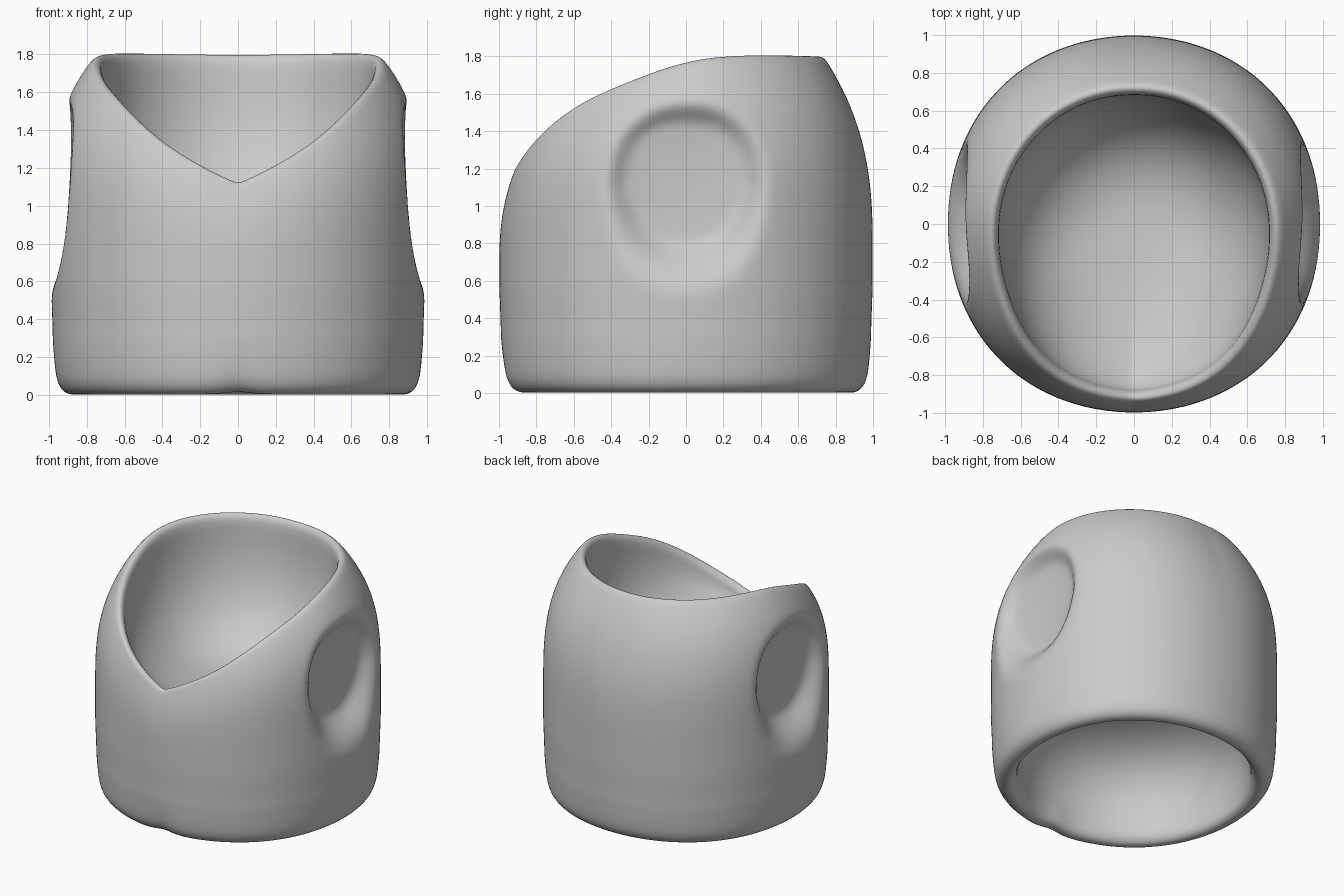
import bpy, bmesh, math

if "Cube" in bpy.data.objects:
    bpy.data.objects.remove(bpy.data.objects["Cube"])

N = 128            # columns around the body


def lerp_table(table, a):
    for (a0, v0), (a1, v1) in zip(table, table[1:]):
        if a <= a1:
            return v0 + (v1 - v0) * (a - a0) / (a1 - a0)
    return table[-1][1]


def curve(table, a):
    """Table value averaged over a small window, keeping the front point sharp."""
    w = min(12, a, 180 - a)
    return sum(lerp_table(table, a + w * k / 4) for k in range(-4, 5)) / 9


def smoothstep(e0, e1, v):
    t = min(max((v - e0) / (e1 - e0), 0), 1)
    return t * t * (3 - 2 * t)


# neckline crest, by angle away from the front
CREST_Z = [(0, 1.12), (13, 1.215), (25, 1.325), (35, 1.43), (45, 1.54), (60, 1.63),
           (75, 1.71), (90, 1.78), (105, 1.805), (125, 1.81), (180, 1.80)]
CREST_R = [(0, .935), (25, .92), (35, .90), (45, .86), (60, .81), (75, .78),
           (90, .765), (120, .75), (180, .735)]


def dent(x, y, z):
    """Press the round arm recesses into both sides."""
    if abs(x) < .5:
        return x
    low = max(1.1 - z, 0) / .5
    h = .46 if z > 1.1 else .58
    d = (abs(y / .43) ** 2.4 + abs((z - 1.1) / h) ** 2.4) ** (1 / 2.4)
    k = 1 - smoothstep(.74 - .45 * min(low, 1), 1.04, d)
    floor_x = .805 + .04 * d * d
    return math.copysign(abs(x) + (min(floor_x, abs(x)) - abs(x)) * k, x)


def bowl(r, z0, z1, steps, p):
    """Rounded-bowl profile from its rim (r, z0) to its centre (0, z1)."""
    pts = []
    for i in range(steps + 1):
        a = math.pi / 2 * i / steps
        pts.append((r * math.cos(a) ** (2 / p) if i < steps else 0,
                    z0 + (z1 - z0) * math.sin(a) ** (2 / p)))
    return pts


def profile(ang):
    zc, rc = curve(CREST_Z, ang), curve(CREST_R, ang)
    s = math.radians(ang)
    # slightly squared cross-section, a touch narrower at the sides
    square = .018 * math.sin(2 * s) ** 2 - .01 * math.sin(s) ** 2
    # lower cavity, from its ceiling down
    pts = bowl(.82, .07, .72, 16, 2.6)[::-1]
    # rounded hem
    hem = [(.832, .03), (.855, .008), (.88, .0), (.915, .006), (.945, .03),
           (.965, .07), (.975, .12), (.983, .2), (.99, .3)]
    pts += [(r * (1 + square), z) for r, z in hem]
    # outer wall, curving in to the neckline; fuller at the sides
    zb = .7 + .1 * smoothstep(0, 60, ang)
    power = 2.5 + 1.1 * math.sin(s)
    rows = 40
    for i in range(1, rows + 1):
        z = .3 + (zc - .012 - .3) * i / rows
        t = max(z - zb, 0) / (zc - zb)
        r = .99 + .008 * smoothstep(.3, .6, z) - (.998 - rc) * t ** power
        pts.append((r * (1 + square * (1 - t ** 3)), z))
    # neckline lip and upper bowl
    pts += [(rc - .015, zc), (rc - .035, zc - .012)]
    pts += bowl(rc - .052, zc - .04, .85, 20, 2.1 + .4 * smoothstep(20, 100, ang))
    return pts


# garment-like shell: one profile swept around z
bm = bmesh.new()
cols = []
for c in range(N):
    a = 2 * math.pi * c / N
    ang = math.degrees(min(a, 2 * math.pi - a))
    col = []
    for i, (r, z) in enumerate(profile(ang)):
        x, y = r * math.sin(a), -r * math.cos(a)
        if 25 < i < 67:
            x = dent(x, y, z)
        if y < -.7 and z < .25:      # small pinch in the front hem
            g = math.exp(-(x / .09) ** 2) * (1 - z / .25)
            z += .014 * g
            y += .014 * g
        col.append(bm.verts.new((x, y, z)))
    cols.append(col)
for c in range(N):
    p, q = cols[c], cols[(c + 1) % N]
    for i in range(len(p) - 1):
        bm.faces.new((p[i], q[i], q[i + 1], p[i + 1]))
bmesh.ops.remove_doubles(bm, verts=bm.verts, dist=1e-5)
bmesh.ops.recalc_face_normals(bm, faces=bm.faces)
for f in bm.faces:
    f.smooth = True
mesh = bpy.data.meshes.new("vest_body")
bm.to_mesh(mesh)
bm.free()
body = bpy.data.objects.new("vest_body", mesh)
bpy.context.collection.objects.link(body)
sub = body.modifiers.new("smooth", 'SUBSURF')
sub.levels = sub.render_levels = 1
